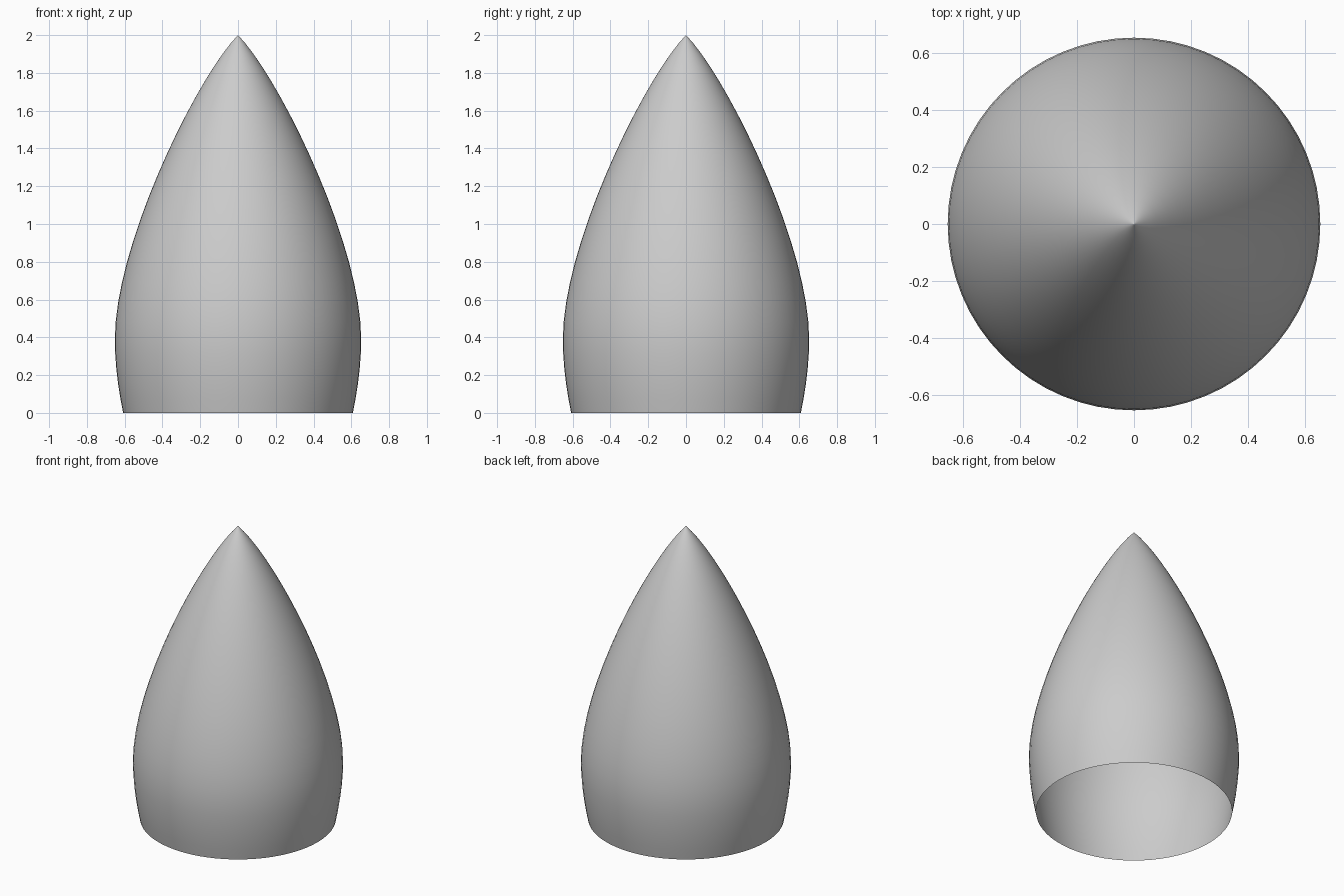
import bpy, bmesh, math
from mathutils import Vector
from mathutils.geometry import interpolate_bezier

if "Cube" in bpy.data.objects:
    bpy.data.objects.remove(bpy.data.objects["Cube"])

SIDES = 64

# Profile (radius, 0, height): base flare up to the belly, then a long taper to the tip
base, belly, tip = Vector((0.608, 0, 0)), Vector((0.652, 0, 0.39)), Vector((0, 0, 2))
lower = interpolate_bezier(base, Vector((0.635, 0, 0.13)), Vector((0.652, 0, 0.26)), belly, 6)
upper = interpolate_bezier(belly, Vector((0.652, 0, 0.90)), Vector((0.21, 0, 1.79)), tip, 18)
near_tip = upper[-2].lerp(tip, 0.93)
profile = lower[:-1] + upper[:-1] + [near_tip, tip]

# Nose cone shell: spin the profile, open at the base
bm = bmesh.new()
verts = [bm.verts.new(p) for p in profile]
edges = [bm.edges.new(pair) for pair in zip(verts, verts[1:])]
bmesh.ops.spin(bm, geom=verts + edges, cent=(0, 0, 0), axis=(0, 0, 1),
               angle=math.tau, steps=SIDES, use_duplicate=False)
bmesh.ops.remove_doubles(bm, verts=bm.verts, dist=1e-4)
bmesh.ops.recalc_face_normals(bm, faces=bm.faces)
# Make sure the shell faces outward
if sum(f.normal.dot(Vector((*f.calc_center_median().xy, 0))) for f in bm.faces) < 0:
    bmesh.ops.reverse_faces(bm, faces=bm.faces)
for f in bm.faces:
    f.smooth = True

mesh = bpy.data.meshes.new("nose_cone")
bm.to_mesh(mesh)
bm.free()
cone = bpy.data.objects.new("nose_cone", mesh)
bpy.context.collection.objects.link(cone)
